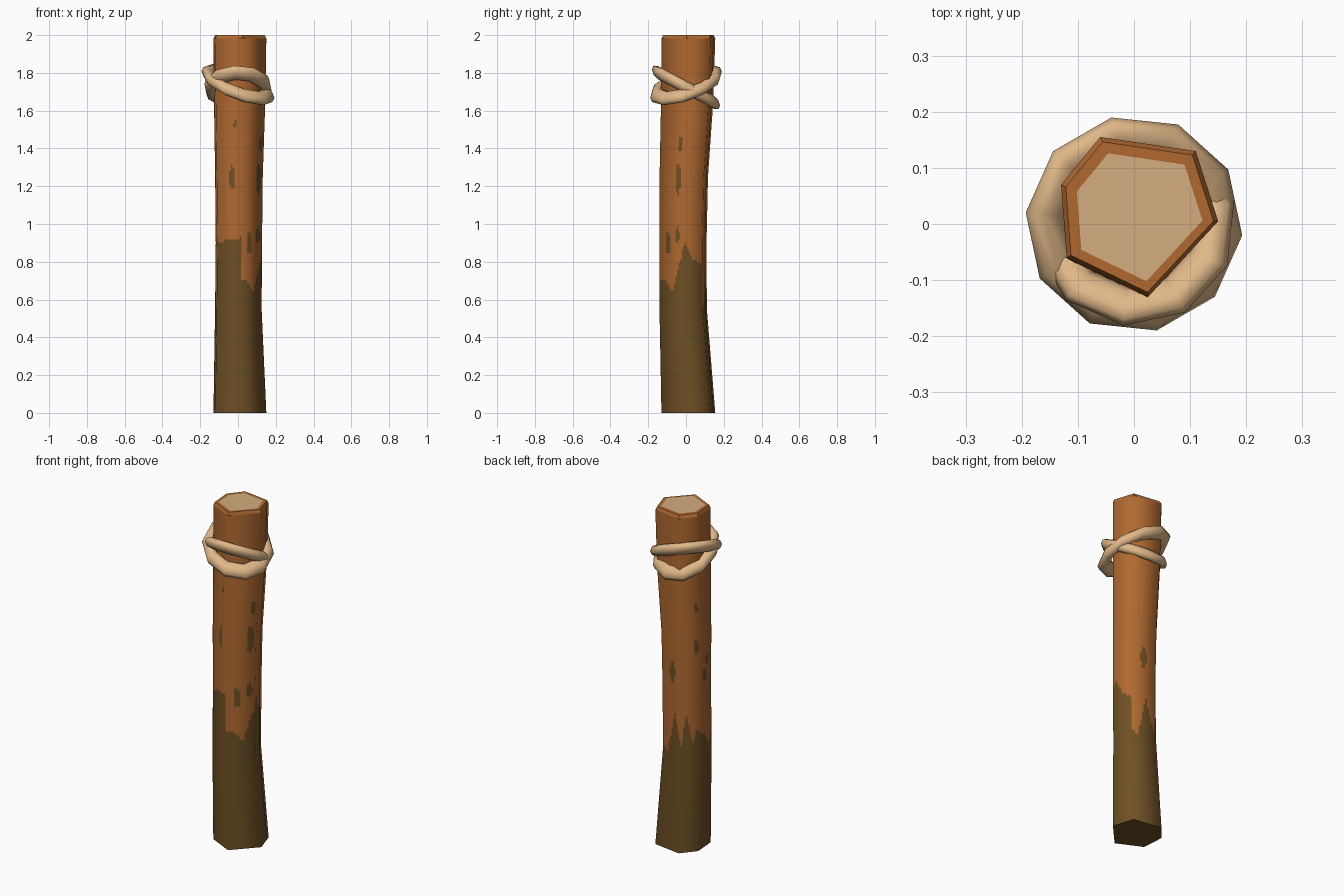
import bpy, bmesh, math
from mathutils import Vector

if "Cube" in bpy.data.objects:
    bpy.data.objects.remove(bpy.data.objects["Cube"])


def mat(name, r, g, b):
    lin = lambda c: ((c / 255 + 0.055) / 1.055) ** 2.4
    m = bpy.data.materials.new(name)
    m.diffuse_color = (lin(r), lin(g), lin(b), 1)
    m.use_nodes = True
    m.node_tree.nodes["Principled BSDF"].inputs["Base Color"].default_value = m.diffuse_color
    return m


bark = mat("bark brown", 176, 105, 48)
moss = mat("dark damp bark", 110, 80, 37)
cut = mat("cut wood", 211, 173, 127)
rope_tan = mat("rope tan", 224, 184, 136)


def make(name, verts, faces, mats, idx):
    me = bpy.data.meshes.new(name)
    me.from_pydata(verts, [], faces)
    for m in mats:
        me.materials.append(m)
    for p, i in zip(me.polygons, idx):
        p.material_index = i
    ob = bpy.data.objects.new(name, me)
    bpy.context.collection.objects.link(ob)
    return ob


def interp(table, x):
    """Linear interpolation through rows of (x, values...)."""
    for a, b in zip(table, table[1:]):
        if x <= b[0]:
            t = (x - a[0]) / max(b[0] - a[0], 1e-6)
            return [p + (q - p) * t for p, q in zip(a[1:], b[1:])]
    return list(table[-1][1:])


# Irregular six-sided section, and its scale and shift along the height
HEX = [Vector(p) for p in [(-.12, -.06), (.025, -.13), (.15, .005),
                           (.11, .13), (-.06, .155), (-.13, .07)]]
PROFILE = [(0, 1, 0, 0), (.55, .88, -.007, -.026), (.9, .875, -.004, -.027),
           (1.25, .9, -.004, -.023), (1.65, .97, -.001, -.006), (1.982, 1, 0, 0)]
# Damp bark height along each side (position on side, height)
DAMP = [[(0, .9), (.6, .92), (1, .93)],
        [(0, .71), (.35, .69), (.6, .64), (.85, .77), (1, .83)],
        [(0, .86), (.15, .9), (.5, .82), (1, .78)],
        [(0, .58), (.25, .56), (.6, .79), (.88, .6), (1, .68)],
        [(0, .7), (.2, .8), (.55, .63), (.8, .71), (1, .69)],
        [(0, .68), (.4, .67), (.75, .57), (1, .72)]]
# Damp spots: side, position, height, half width, half height
SPOTS = [(0, .62, 1.25, .1, .065), (0, .73, 1.53, .06, .015),
         (1, .39, .9, .11, .06), (1, .8, .94, .1, .045), (1, .8, 1.24, .12, .08),
         (1, .86, 1.42, .08, .035), (3, .5, 1.04, .12, .065),
         (4, .8, 1.43, .12, .03), (4, .76, 1.2, .15, .045),
         (5, .4, 1.01, .2, .04), (5, .6, 1.1, .1, .03)]
COLS, ROWS = 14, 110


def is_damp(side, t, z):
    return z < interp(DAMP[side], t)[0] or any(
        s == side and ((t - p) / w) ** 2 + ((z - h) / k) ** 2 < 1
        for s, p, h, w, k in SPOTS)


# Post sides: fine grid so the damp bark edge follows its outline
edge_n = []
for i in range(6):
    d = (HEX[(i + 1) % 6] - HEX[i]).normalized()
    edge_n.append(Vector((d.y, -d.x, 0)))
corner_n = [(edge_n[i - 1] + edge_n[i]).normalized() for i in range(6)]
verts, norms, faces, idx = [], [], [], []
N = 6 * COLS
for r in range(ROWS + 1):
    z = 1.982 * r / ROWS
    s, ox, oy = interp(PROFILE, z)
    for c in range(N):
        i, t = c // COLS, (c % COLS) / COLS
        p = HEX[i].lerp(HEX[(i + 1) % 6], t)
        verts.append((p.x * s + ox, p.y * s + oy, z))
        norms.append(corner_n[i].lerp(corner_n[(i + 1) % 6], t).normalized())
for r in range(ROWS):
    for c in range(N):
        a, b = r * N + c, r * N + (c + 1) % N
        faces.append((a, b, b + N, a + N))
        idx.append(int(is_damp(c // COLS, (c % COLS + .5) / COLS,
                               1.982 * (r + .5) / ROWS)))
post = make("post_sides", verts, faces, [bark, moss], idx)
post.data.shade_smooth()
post.data.normals_split_custom_set_from_vertices(norms)

# Post ends: bevelled bark rim, cut wood centre, damp underside
verts, faces = [], []
for s, z in [(1, 1.982), (.94, 2), (.8, 2), (1, 0)]:
    verts += [((p.x - .01) * s + .01, (p.y - .01) * s + .01, z) for p in HEX]
for k in (0, 6):
    for i in range(6):
        j = (i + 1) % 6
        faces.append((k + i, k + j, k + 6 + j, k + 6 + i))
faces += [tuple(range(12, 18)), tuple(range(23, 17, -1))]
make("post_ends", verts, faces, [bark, cut, moss], [0] * 12 + [1, 2])


# Rope: two tilted rings that cross each other
def rope_ring(name, radius, z0, slope_x, slope_y, start, segs=10, sides=8, tube=.035):
    verts, faces = [], []
    for i in range(segs):
        a = start + math.tau * i / segs
        for k in range(sides):
            b = math.tau * k / sides
            r = radius + tube * math.cos(b)
            x, y = r * math.cos(a), r * math.sin(a)
            verts.append((x, y, z0 + slope_x * x + slope_y * y + tube * math.sin(b)))
            i2, k2 = (i + 1) % segs, (k + 1) % sides
            faces.append((i * sides + k, i2 * sides + k,
                          i2 * sides + k2, i * sides + k2))
    ob = make(name, verts, faces, [rope_tan], [0] * len(faces))
    ob.data.shade_smooth()


rope_ring("rope_outer_ring", .159, 1.738, -.34, .30, math.radians(-6))
rope_ring("rope_inner_ring", .147, 1.723, 0, -.53, math.radians(12))
